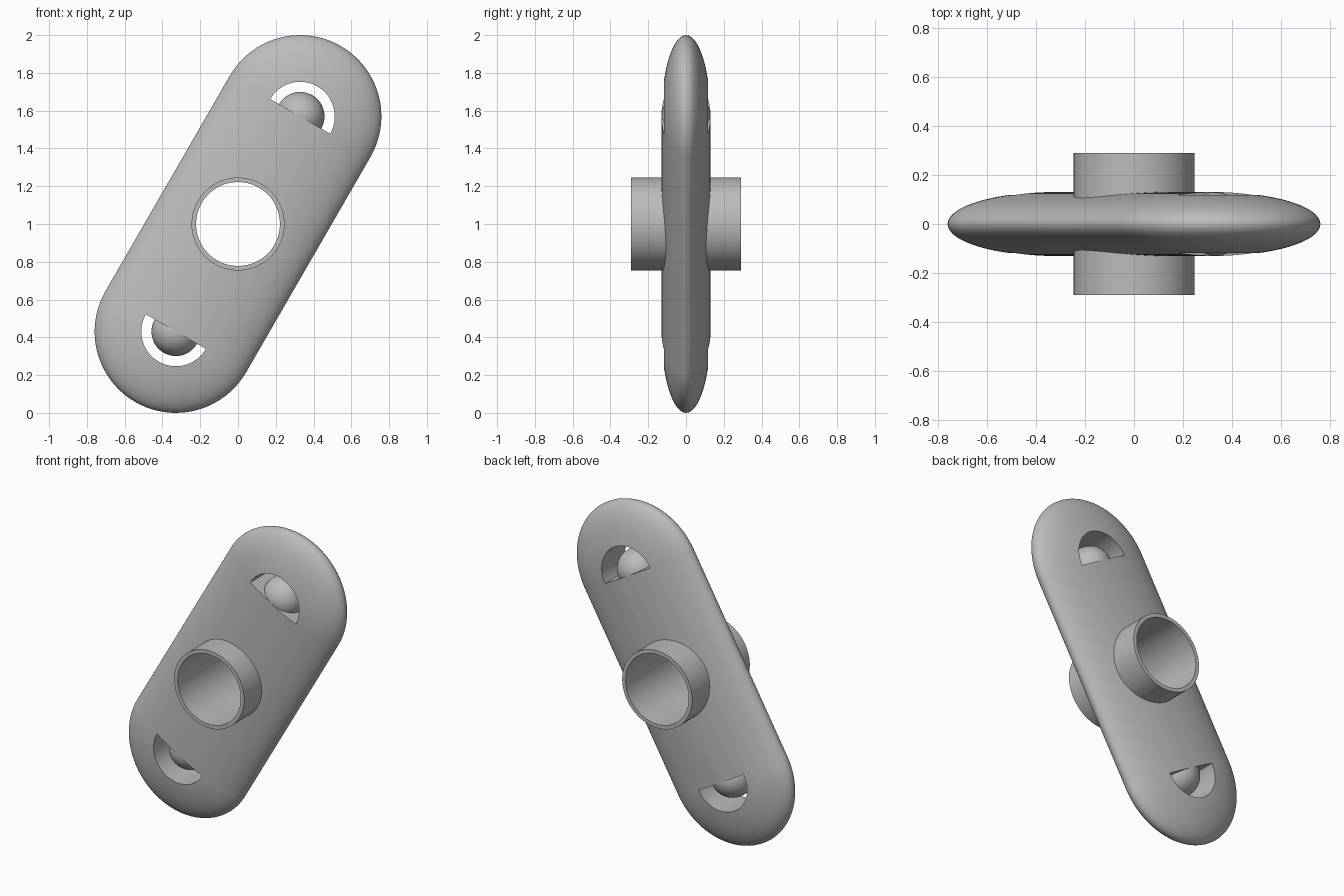
import bpy, bmesh
from math import sin, cos, pi, radians
from mathutils import Matrix, Vector

cube = bpy.data.objects.get("Cube")
if cube:
    bpy.data.objects.remove(cube)

END = 0.658       # distance from hub to each end centre
WIDTH = 0.43      # half width of the body
THICK = 0.13      # half thickness of the body
TILT = Matrix.Translation((0, 0, 1)) @ Matrix.Rotation(radians(30), 4, 'Y')
LAY = Matrix.Rotation(radians(90), 4, 'X')   # turns poles from z to y

grey = bpy.data.materials.new("plain grey")
grey.use_nodes = True
grey.diffuse_color = (0.5, 0.5, 0.5, 1)
grey.node_tree.nodes["Principled BSDF"].inputs["Base Color"].default_value = (0.5, 0.5, 0.5, 1)


def make(name, bm):
    bmesh.ops.recalc_face_normals(bm, faces=bm.faces)
    mesh = bpy.data.meshes.new(name)
    bm.to_mesh(mesh)
    bm.free()
    mesh.materials.append(grey)
    ob = bpy.data.objects.new(name, mesh)
    bpy.context.collection.objects.link(ob)
    ob.matrix_world = TILT
    return ob


def activate(ob):
    bpy.ops.object.select_all(action='DESELECT')
    ob.select_set(True)
    bpy.context.view_layer.objects.active = ob


def smooth(ob):
    activate(ob)
    bpy.ops.object.shade_smooth_by_angle(angle=radians(30))


def prism(name, points, depth):
    """Extrude an outline in the xz plane through the body along y."""
    bm = bmesh.new()
    face = bm.faces.new([bm.verts.new((x, -depth, z)) for x, z in points])
    out = bmesh.ops.extrude_face_region(bm, geom=[face])
    moved = [v for v in out["geom"] if isinstance(v, bmesh.types.BMVert)]
    bmesh.ops.translate(bm, verts=moved, vec=(0, 2 * depth, 0))
    return make(name, bm)


def arc(radius, start, end, count, z=0):
    steps = [start + (end - start) * i / count for i in range(count + 1)]
    return [(radius * cos(a), z + radius * sin(a)) for a in steps]


# Body: half of a flattened ball, stretched to the middle and mirrored
bm = bmesh.new()
bmesh.ops.create_uvsphere(bm, u_segments=80, v_segments=40, radius=1, matrix=LAY)
bmesh.ops.bisect_plane(bm, geom=bm.verts[:] + bm.edges[:] + bm.faces[:], dist=1e-5,
                       plane_co=(0, 0, 0), plane_no=(0, 0, 1), clear_inner=True)
bmesh.ops.scale(bm, verts=bm.verts, vec=(WIDTH, THICK, WIDTH))
bmesh.ops.translate(bm, verts=bm.verts, vec=(0, 0, END))
rim = [e for e in bm.edges if e.is_boundary]
out = bmesh.ops.extrude_edge_only(bm, edges=rim)
for v in out["geom"]:
    if isinstance(v, bmesh.types.BMVert):
        v.co.z = 0
copy = bmesh.ops.duplicate(bm, geom=bm.verts[:] + bm.edges[:] + bm.faces[:])
for v in copy["geom"]:
    if isinstance(v, bmesh.types.BMVert):
        v.co.z = -v.co.z
bmesh.ops.remove_doubles(bm, verts=bm.verts, dist=1e-5)
body = make("body", bm)

# Hub opening and the two half-round slots
cutters = [prism("hub_cutter", arc(0.232, 0, 2 * pi, 64)[:-1], 0.3)]
for side in (1, -1):
    start = 0 if side > 0 else pi
    cutters.append(prism("slot_cutter", arc(0.183, start, start + pi, 40, side * END), 0.3))
for cutter in cutters:
    cutter.hide_render = True
    activate(body)
    mod = body.modifiers.new("cut", 'BOOLEAN')
    mod.operation = 'DIFFERENCE'
    mod.solver = 'EXACT'
    mod.object = cutter
    bpy.ops.object.modifier_apply(modifier=mod.name)
    bpy.data.objects.remove(cutter)
smooth(body)

# Hub tube: a rectangular wall section spun around y
bm = bmesh.new()
wall = [(0.222, -0.29), (0.246, -0.29), (0.246, 0.29), (0.222, 0.29)]
verts = [bm.verts.new((x, y, 0)) for x, y in wall]
edges = [bm.edges.new((verts[i], verts[(i + 1) % 4])) for i in range(4)]
bmesh.ops.spin(bm, geom=verts + edges, cent=(0, 0, 0), axis=(0, 1, 0),
               angle=2 * pi, steps=80)
bmesh.ops.remove_doubles(bm, verts=bm.verts, dist=1e-4)
smooth(make("hub_tube", bm))

# Balls seated in the slots
for name, side in (("upper_ball", 1), ("lower_ball", -1)):
    bm = bmesh.new()
    place = Matrix.Translation(Vector((0, 0, side * END))) @ LAY
    bmesh.ops.create_uvsphere(bm, u_segments=48, v_segments=24, radius=0.129, matrix=place)
    smooth(make(name, bm))
